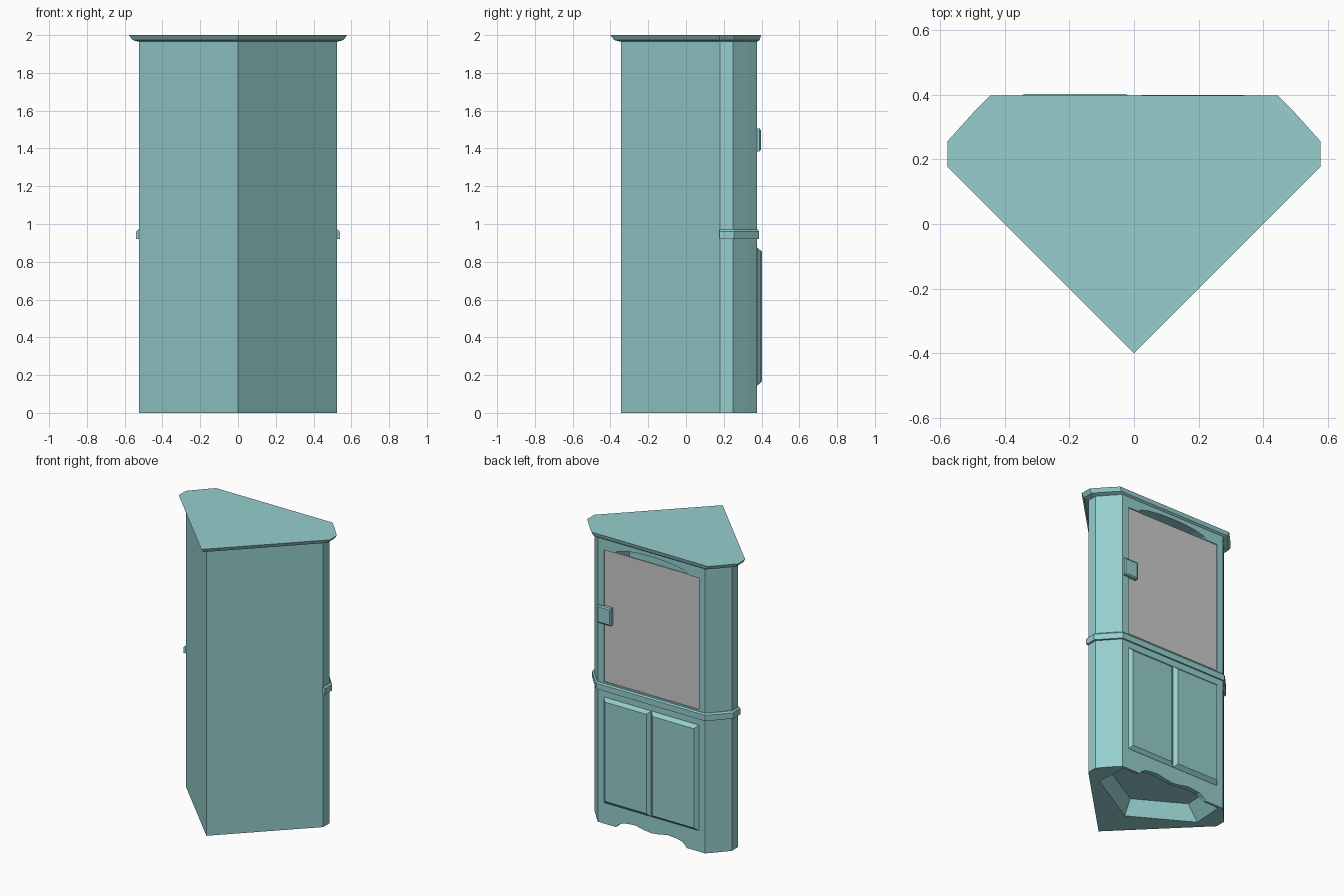
import bpy, bmesh, math

if "Cube" in bpy.data.objects:
    bpy.data.objects.remove(bpy.data.objects["Cube"])

teal = bpy.data.materials.new("painted_wood")
teal.diffuse_color = (0.30, 0.62, 0.61, 1)
teal.use_nodes = True
teal.node_tree.nodes["Principled BSDF"].inputs["Base Color"].default_value = teal.diffuse_color


def loft(name, rings, mat=teal):
    """Closed solid through matching rings of points."""
    bm = bmesh.new()
    vs = [[bm.verts.new(p) for p in r] for r in rings]
    n = len(vs[0])
    for a, b in zip(vs, vs[1:]):
        for i in range(n):
            j = (i + 1) % n
            bm.faces.new((a[i], a[j], b[j], b[i]))
    bm.faces.new(vs[0][::-1])
    bm.faces.new(vs[-1])
    bmesh.ops.recalc_face_normals(bm, faces=bm.faces)
    me = bpy.data.meshes.new(name)
    bm.to_mesh(me)
    bm.free()
    ob = bpy.data.objects.new(name, me)
    bpy.context.collection.objects.link(ob)
    if mat:
        me.materials.append(mat)
    return ob


def mirrored(half):
    """Right half of a plan, completed over x = 0."""
    return half + [(-x, y) for x, y in reversed(half) if x > 0]


def at_z(plan, z):
    return [(x, y, z) for x, y in plan]


def at_y(profile, y):
    return [(x, y, z) for x, z in profile]


def mix(a, b, t):
    return [(p[0] + (q[0] - p[0]) * t, p[1] + (q[1] - p[1]) * t) for p, q in zip(a, b)]


def rect(x0, x1, z0, z1, inset=0.0):
    return [(x0 + inset, z0 + inset), (x1 - inset, z0 + inset),
            (x1 - inset, z1 - inset), (x0 + inset, z1 - inset)]


def cut(target, cutter):
    cutter.hide_render = True
    cutter.hide_set(True)
    m = target.modifiers.new(cutter.name, 'BOOLEAN')
    m.operation = 'DIFFERENCE'
    m.solver = 'EXACT'
    m.object = cutter


# Corner-shaped body
plan = mirrored([(0, -0.345), (0.525, 0.18), (0.525, 0.25), (0.45, 0.335), (0.41, 0.377)])
body = loft("cabinet_body", [at_z(plan, 0), at_z(plan, 1.966)])

# Hollow under the base
rim = mirrored([(0, -0.09), (0.4, 0.14), (0.386, 0.36)])
roof = mix(rim, [(0, 0.18)] * len(rim), 0.2)
low = mix(rim, roof, -0.1)
cut(body, loft("base_hollow_cutter", [at_z(low, -0.01), at_z(roof, 0.1)]))

# Scalloped apron edge
half = [(0, 0.03), (0.06, 0.037), (0.12, 0.05), (0.17, 0.047), (0.22, 0.04), (0.25, 0.022), (0.27, 0)]
scallop = mirrored(half + [(0.27, -0.05)])
cut(body, loft("apron_cutter", [at_y(scallop, 0.3), at_y(scallop, 0.5)]))

# Display opening with arched top
arch = [(0.28 * math.cos(math.pi * i / 8), 1.89 + 0.05 * math.sin(math.pi * i / 8)) for i in range(9)]
opening = [(-0.363, 0.98), (0.363, 0.98), (0.363, 1.89)] + arch + [(-0.363, 1.89)]
cut(body, loft("display_cutter", [at_y(opening, 0.1), at_y(opening, 0.5)]))

# Grey glass pane
pane = rect(-0.363, 0.363, 0.98, 1.89)
loft("glass_pane", [at_y(pane, 0.36), at_y(pane, 0.37)], None)

# Flared crown on top
wide = mirrored([(0, -0.4), (0.577, 0.177), (0.577, 0.255), (0.495, 0.346), (0.445, 0.397)])
loft("crown", [at_z(plan, 1.965), at_z(mix(plan, wide, 0.65), 1.974), at_z(wide, 2.0)])

# Waist moulding around the visible front
waist = mirrored([(0.54, 0.178), (0.54, 0.255), (0.46, 0.343), (0.416, 0.387)])
slim = mirrored([(0.53, 0.178), (0.53, 0.252), (0.453, 0.338), (0.412, 0.38)])
loft("waist_moulding", [at_z(waist, 0.92), at_z(waist, 0.96), at_z(slim, 0.97)])

# Pair of raised lower doors
for name, x0, x1, front in (("left_door", -0.363, -0.002, 0.402), ("right_door", 0.002, 0.363, 0.398)):
    loft(name, [at_y(rect(x0, x1, 0.145, 0.875), 0.37),
                at_y(rect(x0, x1, 0.145, 0.875), 0.378),
                at_y(rect(x0, x1, 0.145, 0.875, 0.022), front)])

# Latch beside the glass
latch = rect(0.30, 0.405, 1.385, 1.505)
latch_front = rect(0.30, 0.405, 1.385, 1.505, 0.008)
loft("latch", [at_y(latch, 0.365), at_y(latch, 0.39), at_y(latch_front, 0.396)])
